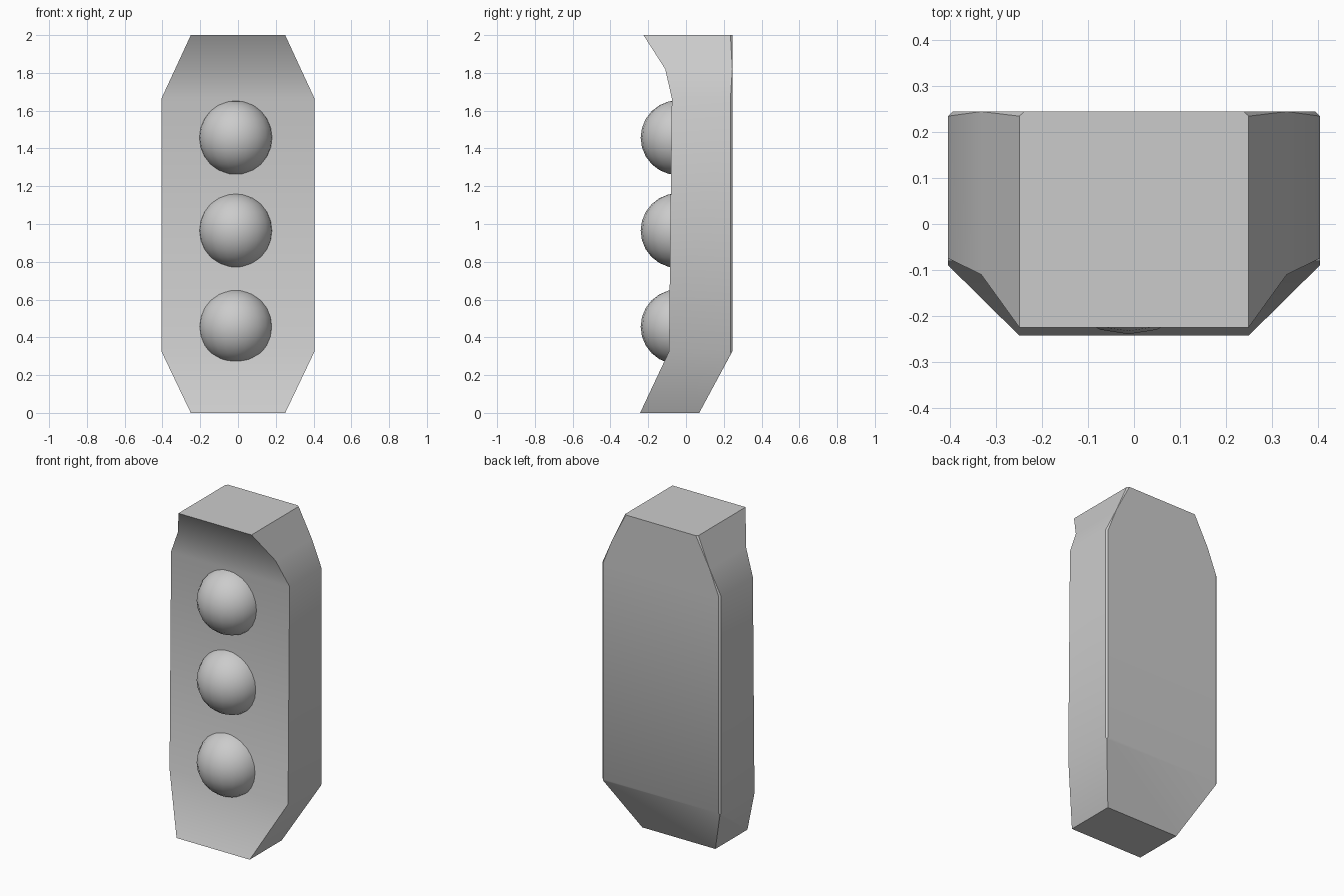
import bpy, bmesh

if "Cube" in bpy.data.objects:
    bpy.data.objects.remove(bpy.data.objects["Cube"])

def finish(name, bm, angle):
    bmesh.ops.recalc_face_normals(bm, faces=bm.faces)
    mesh = bpy.data.meshes.new(name)
    bm.to_mesh(mesh)
    bm.free()
    ob = bpy.data.objects.new(name, mesh)
    bpy.context.collection.objects.link(ob)
    bpy.ops.object.select_all(action='DESELECT')
    bpy.context.view_layer.objects.active = ob
    ob.select_set(True)
    bpy.ops.object.shade_smooth_by_angle(angle=angle)
    return ob

# Housing: stacked rectangular sections (z, half width, front y, back y)
sections = [
    (0.00, 0.25, -0.243, 0.07),
    (0.325, 0.405, -0.09, 0.245),
    (1.665, 0.405, -0.075, 0.245),
    (1.82, 0.333, -0.11, 0.245),
    (2.00, 0.25, -0.225, 0.245),
]
bm = bmesh.new()
rings = [[bm.verts.new(p) for p in ((-w, f, z), (w, f, z), (w, b, z), (-w, b, z))]
         for z, w, f, b in sections]
for low, high in zip(rings, rings[1:]):
    for i in range(4):
        j = (i + 1) % 4
        bm.faces.new((low[i], low[j], high[j], high[i]))
bm.faces.new(rings[0][::-1])
bm.faces.new(rings[-1])
# Slightly softened rear side edges
rear = [e for e in bm.edges
        if all(v in (r[k] for r in rings[1:]) for k in (2,) for v in e.verts)
        or all(v in (r[3] for r in rings[1:]) for v in e.verts)]
bmesh.ops.bevel(bm, geom=rear, offset=0.01, segments=1, affect='EDGES')
finish("housing", bm, 0.7)

# Three round lamps sunk into the front
for name, z in (("top_lamp", 1.457), ("middle_lamp", 0.965), ("bottom_lamp", 0.456)):
    bm = bmesh.new()
    bmesh.ops.create_uvsphere(bm, u_segments=20, v_segments=12, radius=0.198)
    bmesh.ops.translate(bm, verts=bm.verts, vec=(-0.012, -0.042, z))
    finish(name, bm, 0.8)
